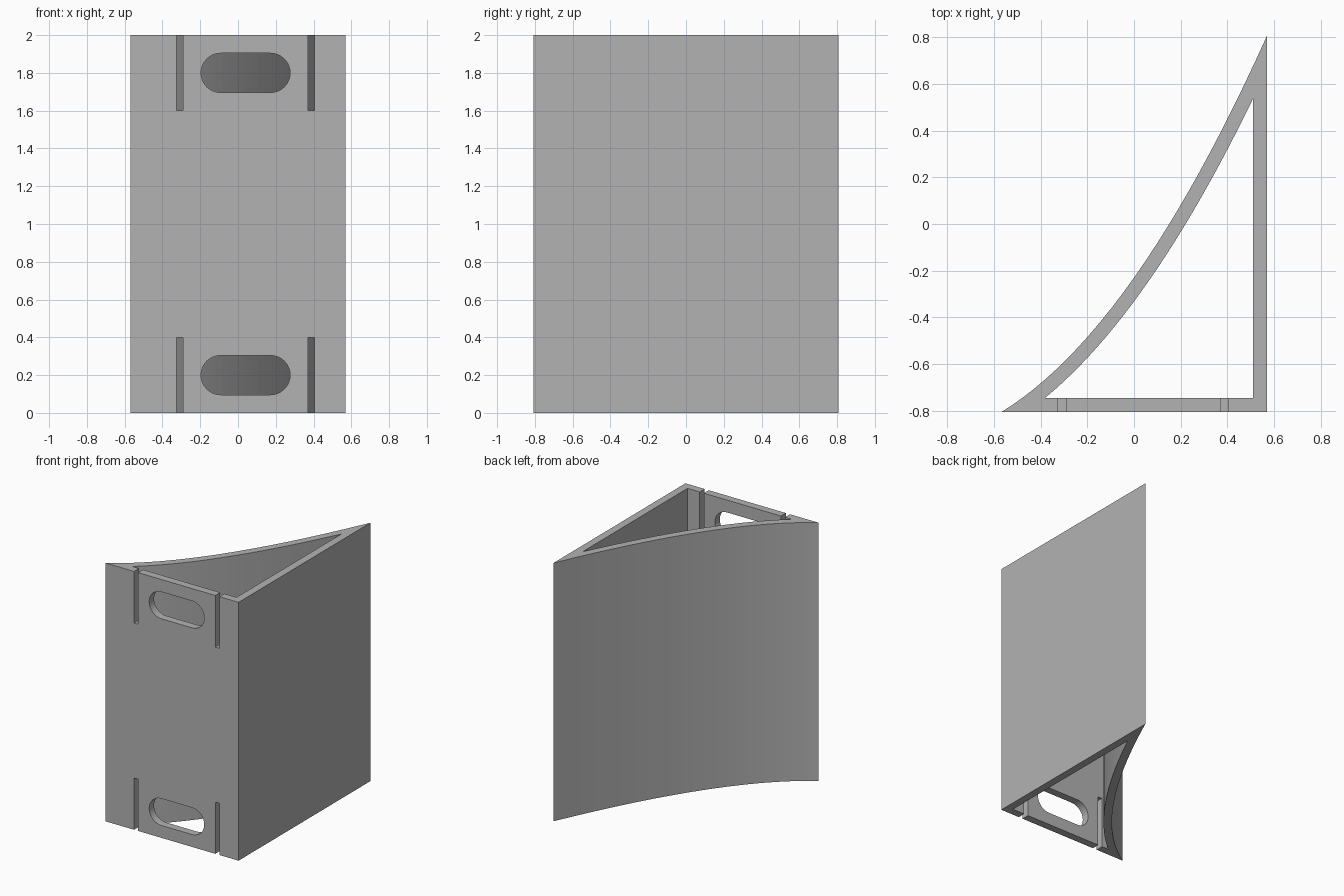
import bpy
import bmesh
import math
from mathutils import Vector

cube = bpy.data.objects.get("Cube")
if cube:
    bpy.data.objects.remove(cube, do_unlink=True)

HALF_X, HALF_Y, HEIGHT, WALL = 0.57, 0.807, 2.0, 0.06
STEPS = 24

grey = bpy.data.materials.new("plain grey")
grey.use_nodes = True
colour = (0.45, 0.45, 0.45, 1)
grey.diffuse_color = colour
grey.node_tree.nodes["Principled BSDF"].inputs["Base Color"].default_value = colour


def prism(name, points, direction):
    """Extrude a closed outline of 3D points along a direction."""
    bm = bmesh.new()
    face = bm.faces.new([bm.verts.new(p) for p in points])
    moved = bmesh.ops.extrude_face_region(bm, geom=[face])["geom"]
    verts = [g for g in moved if isinstance(g, bmesh.types.BMVert)]
    bmesh.ops.translate(bm, verts=verts, vec=direction)
    bmesh.ops.recalc_face_normals(bm, faces=bm.faces)
    mesh = bpy.data.meshes.new(name)
    bm.to_mesh(mesh)
    bm.free()
    mesh.materials.append(grey)
    obj = bpy.data.objects.new(name, mesh)
    bpy.context.collection.objects.link(obj)
    return obj


# Parabolic sweep of the hollow back wall
SAG = 0.23
BEND, SLOPE = SAG / HALF_X ** 2, HALF_Y / HALF_X


def sweep(x):
    return Vector((x, BEND * x * x + SLOPE * x - SAG))


def inner_sweep(x):
    return sweep(x) + Vector((2 * BEND * x + SLOPE, -1)).normalized() * WALL


def solve(axis, target):
    """Find where the inner sweep reaches a coordinate on one axis."""
    low, high = -HALF_X, HALF_X
    for _ in range(40):
        mid = (low + high) / 2
        if inner_sweep(mid)[axis] < target:
            low = mid
        else:
            high = mid
    return low


def spread(func, start, end):
    return [func(start + (end - start) * i / STEPS) for i in range(STEPS + 1)]


# Solid wedge and its inner cavity
outer = spread(sweep, -HALF_X, HALF_X) + [Vector((HALF_X, -HALF_Y))]
body = prism("curved_wedge_bracket", [(p.x, p.y, 0) for p in outer], (0, 0, HEIGHT))

side, front = HALF_X - WALL, WALL - HALF_Y
inner = spread(inner_sweep, solve(1, front), solve(0, side)) + [Vector((side, front))]
cutters = [prism("cavity_cutter", [(p.x, p.y, -0.1) for p in inner],
                 (0, 0, HEIGHT + 0.2))]


def front_cutter(name, outline):
    points = [(x, -HALF_Y - 0.05, z) for x, z in outline]
    cutters.append(prism(name, points, (0, WALL + 0.06, 0)))


# Narrow slots open to the top and bottom edges of the front wall
for x in (-0.308, 0.388):
    for low, high in ((-0.1, 0.4), (1.6, HEIGHT + 0.1)):
        w = 0.0175
        front_cutter("slot_cutter", [(x - w, low), (x + w, low),
                                     (x + w, high), (x - w, high)])

# Rounded oblong windows in the front wall
for z in (0.2, HEIGHT - 0.2):
    outline = []
    for cx, start in ((0.172, -90), (-0.092, 90)):
        for i in range(17):
            a = math.radians(start + 180 * i / 16)
            outline.append((cx + 0.104 * math.cos(a), z + 0.104 * math.sin(a)))
    front_cutter("window_cutter", outline)

for cutter in cutters:
    mod = body.modifiers.new(cutter.name, "BOOLEAN")
    mod.operation = "DIFFERENCE"
    mod.solver = "EXACT"
    mod.object = cutter

# Bake the cuts and discard the cutters
graph = bpy.context.evaluated_depsgraph_get()
result = bpy.data.meshes.new_from_object(body.evaluated_get(graph))
body.modifiers.clear()
body.data = result
for cutter in cutters:
    bpy.data.objects.remove(cutter, do_unlink=True)
